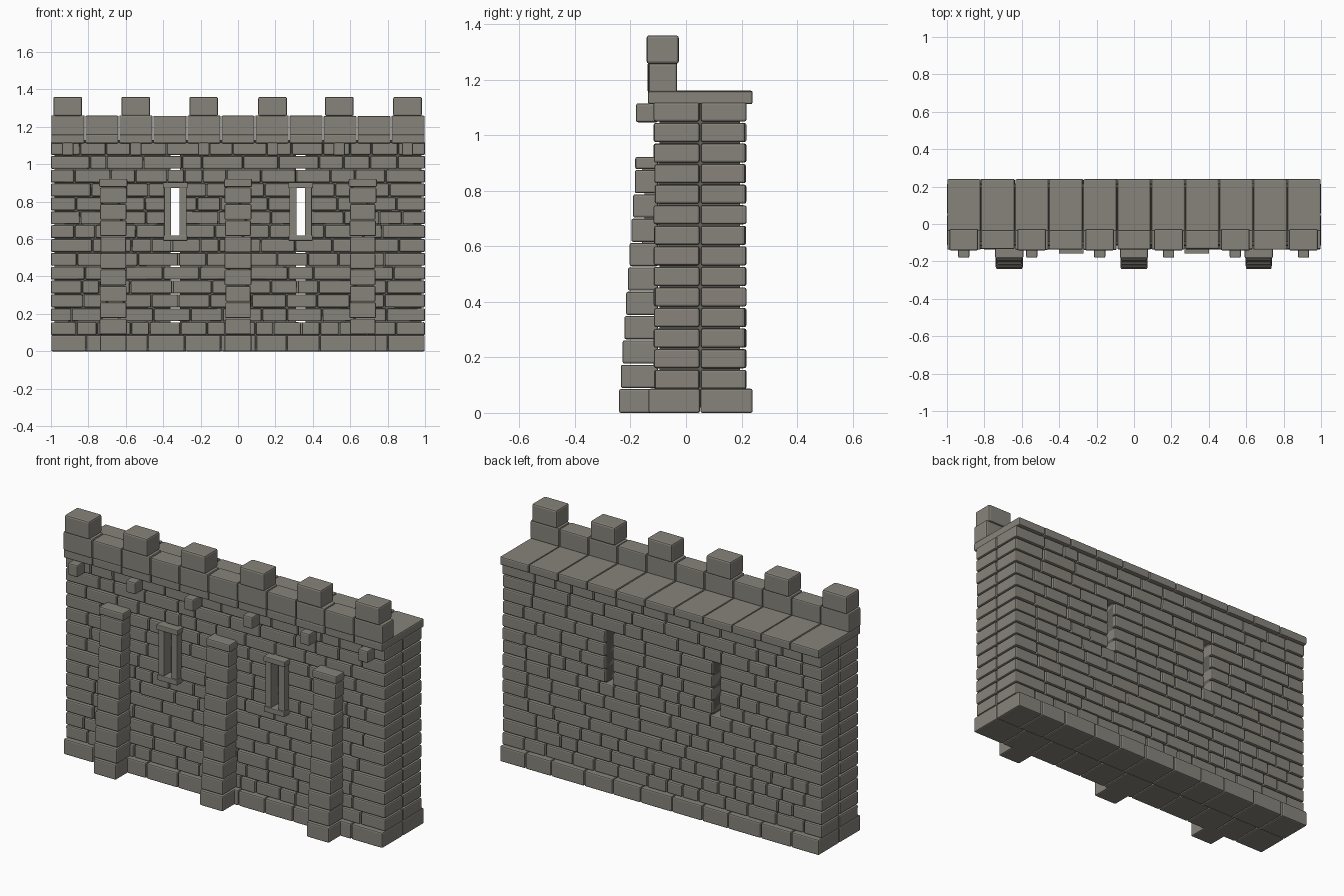
import bpy, bmesh, random
from mathutils import Matrix, Vector

if "Cube" in bpy.data.objects:
    bpy.data.objects.remove(bpy.data.objects["Cube"])

random.seed(7)
R = random.uniform


def material(name, col):
    m = bpy.data.materials.new(name)
    m.diffuse_color = (*col, 1)
    m.use_nodes = True
    m.node_tree.nodes["Principled BSDF"].inputs["Base Color"].default_value = m.diffuse_color
    return m


STONE = material("grey stone", (0.245, 0.23, 0.198))
MORTAR = material("dark mortar", (0.13, 0.122, 0.105))


def blocks(name, boxes, mat=STONE, bevel=0.007, tilt=0.0):
    """One object made of many bevelled boxes: (x0, x1, y0, y1, z0, z1)."""
    bm = bmesh.new()
    for x0, x1, y0, y1, z0, z1 in boxes:
        centre = Vector(((x0 + x1) / 2, (y0 + y1) / 2, (z0 + z1) / 2))
        rot = Matrix.Rotation(R(-tilt, tilt), 4, 'Y') @ Matrix.Rotation(R(-tilt, tilt), 4, 'Z')
        size = Matrix.Diagonal((x1 - x0, y1 - y0, z1 - z0, 1))
        bmesh.ops.create_cube(bm, size=1, matrix=Matrix.Translation(centre) @ rot @ size)
    if bevel:
        bmesh.ops.bevel(bm, geom=bm.edges[:], offset=bevel, segments=2,
                        affect='EDGES', profile=0.5, clamp_overlap=True)
    me = bpy.data.meshes.new(name)
    bm.to_mesh(me)
    bm.free()
    me.materials.append(mat)
    ob = bpy.data.objects.new(name, me)
    bpy.context.collection.objects.link(ob)
    return ob


def split(a, b, lo, hi):
    """Random stone lengths filling the span a..b."""
    cuts = [a]
    while b - cuts[-1] > hi + lo:
        cuts.append(cuts[-1] + R(lo, hi))
    if b - cuts[-1] > hi:
        cuts.append((cuts[-1] + b) / 2)
    return list(zip(cuts, cuts[1:] + [b]))


W = 0.335            # window centre
S = 0.025            # slit half width
G = 0.003            # half joint width
Z0, H, N = 0.084, 0.0741, 14

# wall courses, front and back leaf
front, back = [], []
for i in range(N):
    z0 = Z0 + i * H
    if 7 <= i <= 10:
        spans = [(-1, -W - S), (-W + S, W - S), (W + S, 1)]
    else:
        spans = [(-1, 1)]
    for leaf in (front, back):
        for a, b in spans:
            for x0, x1 in split(a, b, 0.09, 0.23):
                l = x0 if x0 in (-1, -W + S, W + S) else x0 + G
                r = x1 if x1 in (1, -W - S, W - S) else x1 - G
                j = R(-0.003, 0.003)
                y0, y1 = (-0.114 + j, 0.048) if leaf is front else (0.054, 0.215 + j)
                leaf.append((l, r, y0, y1, z0 + G, z0 + H - G))
blocks("front_wall_stones", front, tilt=0.004)
blocks("back_wall_stones", back, tilt=0.004)

# mortar core, split at the window slits
blocks("mortar_core", [(a, b, -0.095, 0.195, 0.02, 1.13) for a, b in
                       ((-0.98, -W - S), (-W + S, W - S), (W + S, 0.98))], MORTAR, 0)

# base course
base = []
for y0, y1 in ((-0.135, 0.05), (0.052, 0.24)):
    for x0, x1 in split(-1, 1, 0.15, 0.21):
        base.append((x0 + 0.002, x1 - 0.002, y0, y1, 0, 0.087))
blocks("base_course", base)

# walkway slabs, parapet and merlons
step = 2 / 11
slabs, parapet, merlons, corbels = [], [], [], []
for i in range(11):
    x0, x1 = -1 + i * step, -1 + (i + 1) * step
    slabs.append((x0 + 0.002, x1 - 0.002, -0.135 + R(-.002, .002), 0.24, 1.112, 1.16 + R(-.002, .002)))
    parapet.append((x0 + 0.002, x1 - 0.002, -0.136 + R(-.003, .003), -0.032, 1.155, 1.26 + R(-.002, .002)))
    if i % 2 == 0:
        c = (x0 + x1) / 2 + R(-.004, .004)
        merlons.append((c - 0.077, c + 0.077, -0.142, -0.026, 1.258, 1.36))
        corbels.append((c - 0.03, c + 0.03, -0.18, -0.10, 1.047, 1.115))
blocks("walkway_slabs", slabs)
blocks("parapet_blocks", parapet)
blocks("merlons", merlons, bevel=0.009)
blocks("corbels", corbels)

# stepped buttresses
for side, c in (("left", -0.667), ("middle", 0), ("right", 0.667)):
    stones = []
    for k in range(10):
        z0 = k * 0.0877
        w = 0.070 + R(-0.003, 0.003)
        stones.append((c - w, c + w, -0.241 + k * 0.0063, -0.10, z0 + (0.002 if k else 0), z0 + 0.0857))
    stones.append((c - 0.075, c + 0.075, -0.183, -0.10, 0.878, 0.922))
    blocks(side + "_buttress", stones)

# window surrounds
for side, c in (("left", -W), ("right", W)):
    blocks(side + "_window_frame", [
        (c - 0.06, c - 0.022, -0.150, -0.09, 0.615, 0.877),
        (c + 0.022, c + 0.06, -0.150, -0.09, 0.615, 0.877),
        (c - 0.066, c + 0.066, -0.158, -0.09, 0.873, 0.903),
        (c - 0.064, c + 0.064, -0.158, -0.09, 0.590, 0.620)], bevel=0.004)
